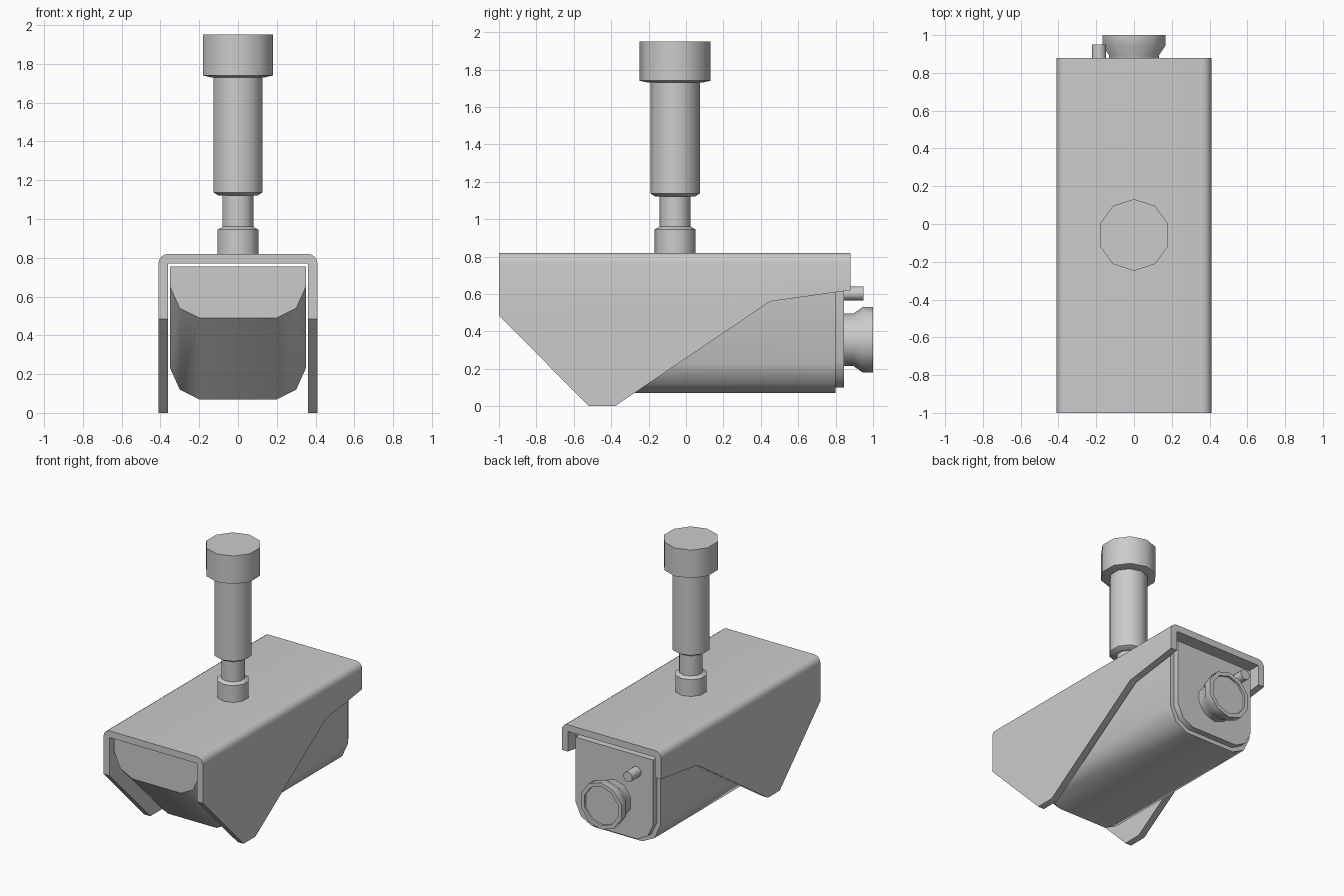
import bpy, bmesh
from math import radians, sin, cos, pi
from mathutils import Matrix

if "Cube" in bpy.data.objects:
    bpy.data.objects.remove(bpy.data.objects["Cube"])


def loft(name, rings, matrix=Matrix(), smooth=True):
    """Skin a list of matching point rings and cap both ends."""
    bm = bmesh.new()
    loops = [[bm.verts.new(matrix @ Matrix.Translation(p).translation) for p in r] for r in rings]
    n = len(loops[0])
    for a, b in zip(loops, loops[1:]):
        for i in range(n):
            j = (i + 1) % n
            bm.faces.new((a[i], a[j], b[j], b[i]))
    bm.faces.new(loops[0][::-1])
    bm.faces.new(loops[-1])
    bmesh.ops.recalc_face_normals(bm, faces=bm.faces)
    mesh = bpy.data.meshes.new(name)
    bm.to_mesh(mesh)
    bm.free()
    obj = bpy.data.objects.new(name, mesh)
    bpy.context.collection.objects.link(obj)
    if smooth:
        shade(obj)
    return obj


def shade(obj):
    bpy.ops.object.select_all(action='DESELECT')
    obj.select_set(True)
    bpy.context.view_layer.objects.active = obj
    bpy.ops.object.shade_smooth_by_angle(angle=radians(40))


def lathe(name, profile, matrix, sides=10):
    """Revolve (radius, height) pairs around local z."""
    ang = [pi / 2 + 2 * pi * i / sides for i in range(sides)]
    return loft(name, [[(r * cos(a), r * sin(a), h) for a in ang] for r, h in profile], matrix)


def mirrored(half):
    """Close a right-hand half outline across x = 0."""
    return half + [(-x, z) for x, z in reversed(half)]


# Sun shield: side outline intersected with a U-shaped section
side = [(-1, .825), (-1, .485), (-.52, 0), (-.38, 0), (.45, .56), (.88, .62), (.88, .825)]
shield = loft("sun_shield", [[(x, y, z) for y, z in side] for x in (-.5, .5)], smooth=False)
corner = [(.36 + .05 * cos(a), .77 + .05 * sin(a)) for a in (radians(d) for d in (90, 67.5, 45, 22.5, 0))]
section = mirrored(corner + [(.41, -.1), (.36, -.1), (.36, .77)])
# the inner outline comes last on the right, so reorder into one closed loop
outer = corner + [(.41, -.1)]
inner = [(.36, -.1), (.36, .77)]
right = outer + inner
section = right + [(-x, z) for x, z in reversed(right)]
cutter = loft("shield_section", [[(x, y, z) for x, z in section] for y in (-1.2, 1.2)], smooth=False)
cutter.hide_render = True
mod = shield.modifiers.new("section", 'BOOLEAN')
mod.operation = 'INTERSECT'
mod.solver = 'EXACT'
mod.object = cutter
bpy.context.view_layer.objects.active = shield
bpy.ops.object.modifier_apply(modifier=mod.name)
bpy.data.objects.remove(cutter)
shade(shield)

# Camera housing: chamfered lower corners, front undercut at 45 degrees
lower = [(.35, .23), (.30, .12), (.20, .07)]


def housing_ring(y, lift):
    pts = mirrored([(.35, .755)] + [(x, z + lift) for x, z in lower])
    return [(x, y, z) for x, z in pts]


loft("camera_housing", [housing_ring(-.96, .42), housing_ring(-.54, 0), housing_ring(.80, 0)])

# Rear plate, slightly inset
plate = mirrored([(.32, .725), (.32, .24), (.275, .145), (.19, .10)])
loft("rear_plate", [[(x, y, z) for x, z in plate] for y in (.79, .845)])

# Rear connector with recessed end, and small cable peg
to_y = Matrix.Rotation(-pi / 2, 4, 'X')
lathe("rear_connector", [(.14, .83), (.14, .895), (.175, .945), (.175, 1), (.145, 1), (.145, .985)],
      Matrix.Translation((0, 0, .355)) @ to_y)
lathe("cable_peg", [(.038, .83), (.038, .95)], Matrix.Translation((-.185, 0, .603)) @ to_y)

# Ceiling post
lathe("mounting_post",
      [(.11, .81), (.11, .945), (.083, .96), (.083, 1.12), (.105, 1.12), (.132, 1.137),
       (.132, 1.73), (.145, 1.73), (.19, 1.74), (.19, 1.95)],
      Matrix.Translation((0, -.058, 0)))
